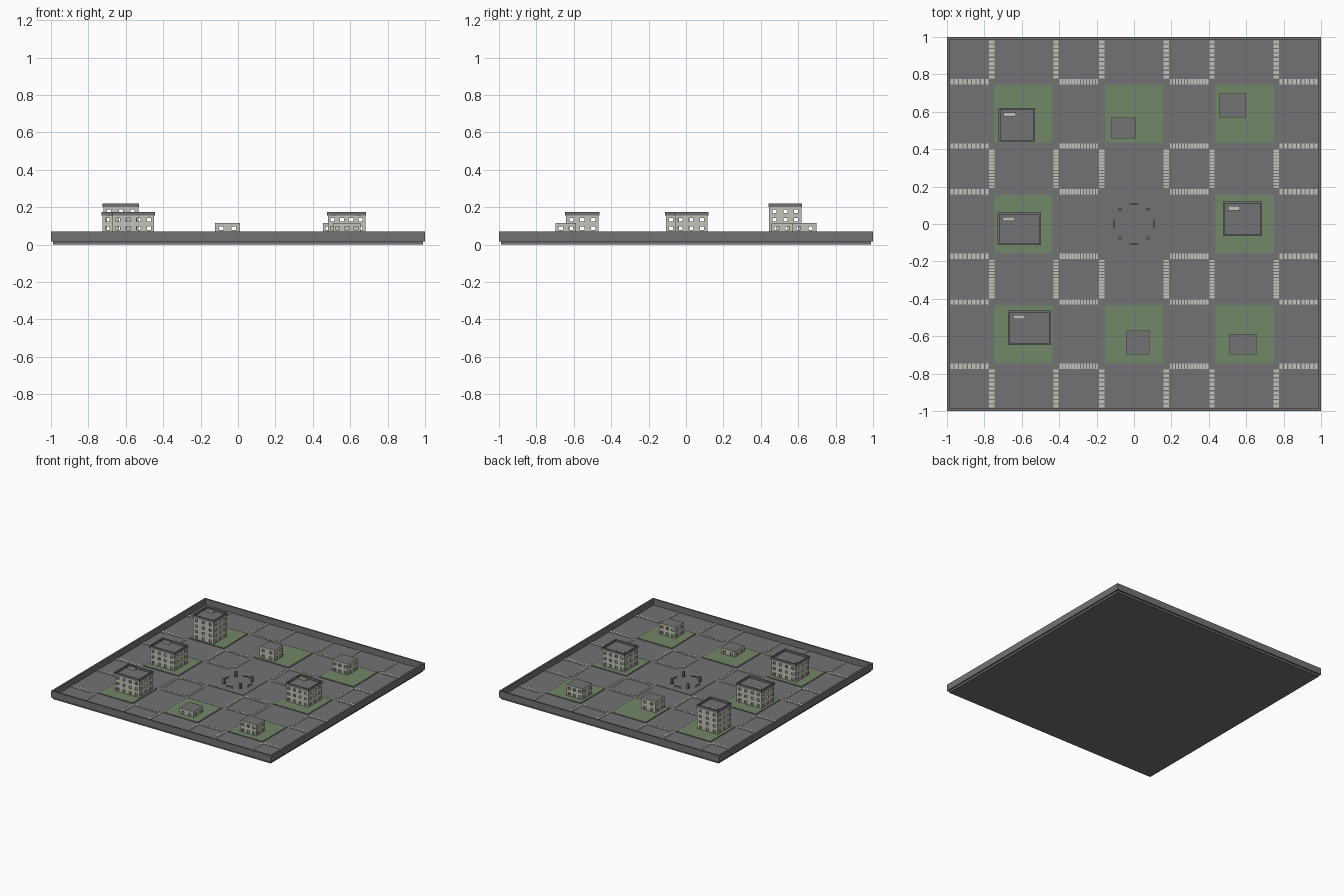
import bpy, bmesh
from mathutils import Vector

if "Cube" in bpy.data.objects:
    bpy.data.objects.remove(bpy.data.objects["Cube"])


def material(name, rgb):
    m = bpy.data.materials.new(name)
    m.diffuse_color = (*rgb, 1)
    m.use_nodes = True
    m.node_tree.nodes["Principled BSDF"].inputs["Base Color"].default_value = m.diffuse_color
    return m


GREY = material("asphalt grey", (0.17, 0.17, 0.18))
GREEN = material("lawn green", (0.165, 0.245, 0.135))
CREAM = material("pale stone", (0.55, 0.54, 0.48))

GROUND = 0.02      # road level
WALK = 0.023       # raised block level
STOREY = 0.045


def finish(name, bm, mat):
    me = bpy.data.meshes.new(name)
    bm.to_mesh(me)
    bm.free()
    me.materials.append(mat)
    ob = bpy.data.objects.new(name, me)
    bpy.context.collection.objects.link(ob)
    return ob


def boxes(name, mat, items):
    """One object made of boxes given as (x0, x1, y0, y1, z0, z1)."""
    bm = bmesh.new()
    for x0, x1, y0, y1, z0, z1 in items:
        vs = bmesh.ops.create_cube(bm, size=1)["verts"]
        for v in vs:
            v.co = Vector(((x0 + x1) / 2 + v.co.x * (x1 - x0),
                           (y0 + y1) / 2 + v.co.y * (y1 - y0),
                           (z0 + z1) / 2 + v.co.z * (z1 - z0)))
    return finish(name, bm, mat)


def ring(x0, x1, y0, y1, z0, z1, t):
    """Four boxes forming a rectangular rim of thickness t."""
    return [(x0, x1, y0, y0 + t, z0, z1), (x0, x1, y1 - t, y1, z0, z1),
            (x0, x0 + t, y0 + t, y1 - t, z0, z1),
            (x1 - t, x1, y0 + t, y1 - t, z0, z1)]


# Tray: ground slab and surrounding wall
boxes("ground_slab", GREY, [(-0.988, 0.988, -0.988, 0.988, 0, GROUND)])
boxes("boundary_wall", GREY, ring(-1, 1, -1, 1, 0.016, 0.07, 0.014))

# Nine raised blocks, eight with lawns
centres = (-0.59, 0, 0.59)
cells = [(x, y) for x in centres for y in centres]


def plates(half, z0, z1, skip_middle):
    return [(x - half, x + half, y - half, y + half, z0, z1)
            for x, y in cells if not (skip_middle and x == y == 0)]


boxes("pavement_blocks", GREY, plates(0.16, GROUND - 0.002, WALK, False))
boxes("lawns", GREEN, plates(0.155, WALK - 0.001, WALK + 0.002, True))

# Crosswalk stripes around every junction
stripes = []
spans = ((-0.985, -0.775, 9), (-0.4, -0.19, 13),
         (0.19, 0.4, 13), (0.775, 0.985, 9))
for a, b, n in spans:
    pitch = (b - a) / n
    for i in range(n):
        s0 = a + pitch * (i + 0.14)
        s1 = a + pitch * (i + 0.86)
        for c in (-0.76, -0.417, -0.173, 0.173, 0.417, 0.76):
            z = (GROUND - 0.001, GROUND + 0.004)
            stripes.append((s0, s1, c - 0.014, c + 0.014, *z))
            stripes.append((c - 0.014, c + 0.014, s0, s1, *z))
boxes("crosswalk_stripes", CREAM, stripes)


def breaks(a, b, n, size):
    """Grid lines across a wall with n evenly spaced openings."""
    out = [a]
    for i in range(n):
        c = a + (b - a) * (i + 0.5) / n
        out += [c - size / 2, c + size / 2]
    return out + [b]


def shell(name, x0, x1, y0, y1, floors):
    """Hollow walls with real window openings."""
    top = GROUND + floors * STOREY
    zs = breaks(GROUND, top, floors, 0.02)
    bm = bmesh.new()
    corners = [(x0, y0), (x1, y0), (x1, y1), (x0, y1)]
    for k in range(4):
        p, q = Vector(corners[k]), Vector(corners[(k + 1) % 4])
        length = (q - p).length
        us = breaks(0, 1, max(2, round(length / 0.055)), 0.022 / length)
        for i in range(len(us) - 1):
            for j in range(len(zs) - 1):
                if i % 2 and j % 2:
                    continue
                quad = [(us[i], zs[j]), (us[i + 1], zs[j]),
                        (us[i + 1], zs[j + 1]), (us[i], zs[j + 1])]
                bm.faces.new([bm.verts.new((*p.lerp(q, u), z))
                              for u, z in quad])
    bmesh.ops.remove_doubles(bm, verts=bm.verts, dist=0.0005)
    ob = finish(name + "_walls", bm, CREAM)
    mod = ob.modifiers.new("thickness", 'SOLIDIFY')
    mod.thickness = 0.006
    mod.offset = -1
    mod.use_even_offset = True
    return top


def building(name, x0, x1, y0, y1, floors):
    top = shell(name, x0, x1, y0, y1, floors)
    if floors > 2:
        # Overhanging parapet, sunken roof deck and roof hatch
        e = 0.004
        rim = ring(x0 - e, x1 + e, y0 - e, y1 + e, top, top + 0.02, 0.009)
        boxes(name + "_parapet", GREY, rim)
        boxes(name + "_roof", GREY, [(x0, x1, y0, y1, top - 0.002, top + 0.004)])
        boxes(name + "_roof_hatch", CREAM, [(x0 + 0.022, x0 + 0.088,
              y1 - 0.042, y1 - 0.02, top + 0.003, top + 0.017)])
    else:
        # Flat roof inside a thin stone edge
        boxes(name + "_roof_edge", CREAM, ring(x0, x1, y0, y1, top, top + 0.005, 0.003))
        boxes(name + "_roof", GREY, [(x0 + 0.002, x1 - 0.002, y0 + 0.002,
                                      y1 - 0.002, top - 0.002, top + 0.005)])


building("tower", -0.72, -0.533, 0.445, 0.617, 4)
building("west_block", -0.725, -0.5, -0.108, 0.057, 3)
building("east_block", 0.48, 0.681, -0.06, 0.115, 3)
building("south_west_block", -0.67, -0.448, -0.642, -0.467, 3)
building("north_house", -0.123, 0.011, 0.457, 0.57, 2)
building("north_east_house", 0.455, 0.598, 0.57, 0.697, 2)
building("south_east_house", 0.508, 0.655, -0.697, -0.587, 2)
building("south_house", -0.043, 0.083, -0.698, -0.57, 1)

# Central plaza: four posts and four benches
boxes("plaza_posts", GREY, [(x - 0.008, x + 0.008, y - 0.008, y + 0.008, GROUND, 0.066)
      for x in (-0.074, 0.074) for y in (-0.075, 0.077)])
benches = []
for s in (-1, 1):
    c = s * 0.107
    benches.append((-0.025, 0.025, c - 0.004, c + 0.004, 0.032, 0.036))
    benches.append((c - 0.004, c + 0.004, -0.025, 0.025, 0.032, 0.036))
boxes("plaza_bench_seats", GREY, benches)
legs = []
for s in (-1, 1):
    c = s * 0.107
    for e in (-0.022, 0.022):
        for x, y in ((e, c), (c, e)):
            legs.append((x - 0.004, x + 0.004, y - 0.004, y + 0.004, GROUND, 0.0365))
boxes("plaza_bench_legs", CREAM, legs)
